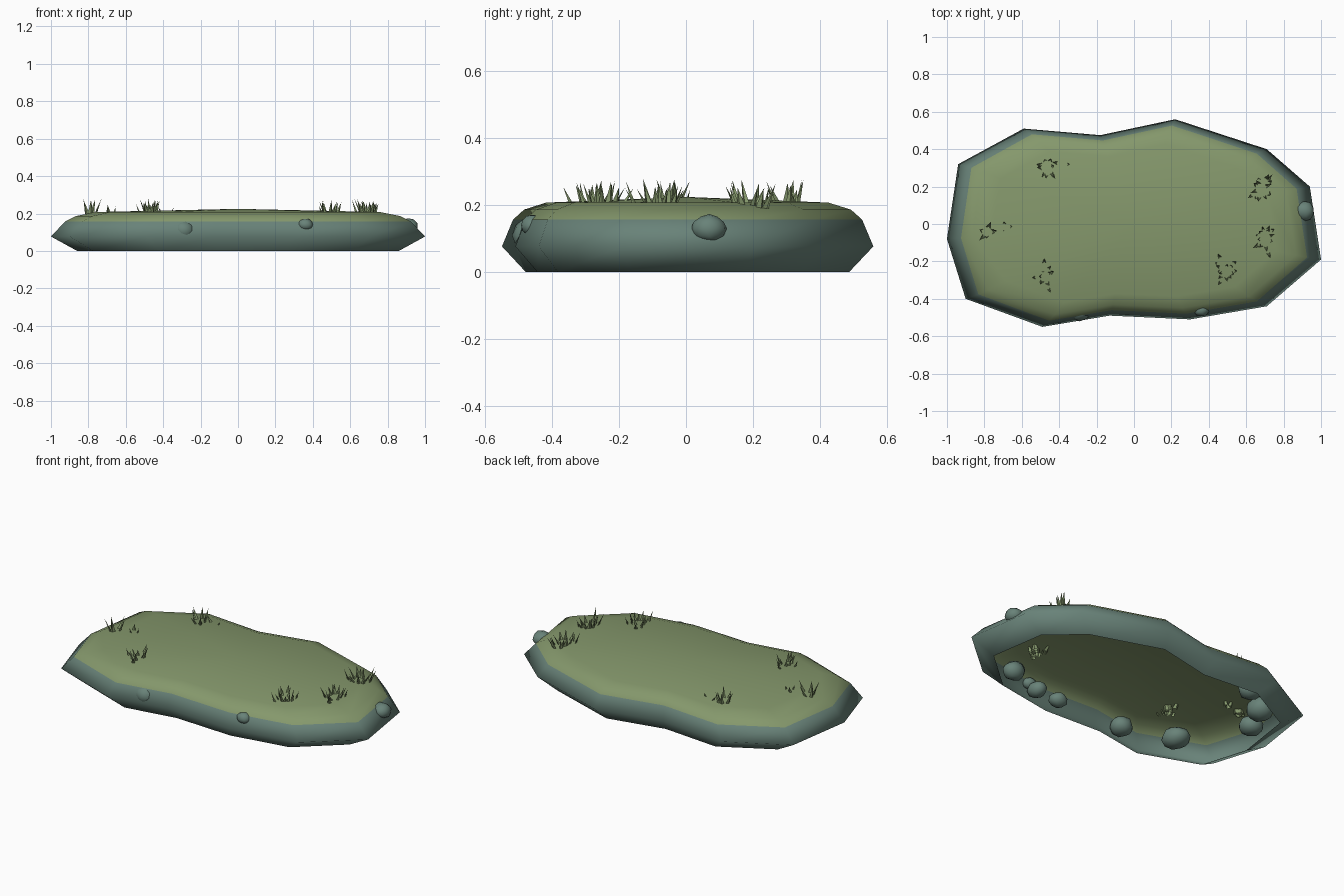
import bpy, bmesh, math, random
from mathutils import Vector

if "Cube" in bpy.data.objects:
    bpy.data.objects.remove(bpy.data.objects["Cube"])

random.seed(4)

def material(name, rgb):
    m = bpy.data.materials.new(name)
    m.diffuse_color = (*rgb, 1)
    m.use_nodes = True
    m.node_tree.nodes["Principled BSDF"].inputs["Base Color"].default_value = m.diffuse_color
    return m

GRASS = material("moss green", (0.235, 0.315, 0.150))
ROCK = material("grey green stone", (0.140, 0.225, 0.190))

def finish(bm, name, mats, smooth=True):
    me = bpy.data.meshes.new(name)
    bm.to_mesh(me)
    bm.free()
    for m in mats:
        me.materials.append(m)
    for p in me.polygons:
        p.use_smooth = smooth
    ob = bpy.data.objects.new(name, me)
    bpy.context.collection.objects.link(ob)
    return ob

# Mound: one irregular outline scaled into rings, open underneath
outline = [(0.22, 0.56), (-0.18, 0.475), (-0.59, 0.51), (-0.94, 0.32), (-1.0, -0.08),
           (-0.90, -0.40), (-0.49, -0.55), (-0.13, -0.49), (0.30, -0.51), (0.71, -0.44),
           (1.0, -0.19), (0.94, 0.20), (0.71, 0.40)]
rings = [(0.86, 0.87, 0.0), (1.0, 1.0, 0.077), (0.925, 0.94, 0.157),
         (0.865, 0.88, 0.187), (0.76, 0.76, 0.208)]
bm = bmesh.new()
loops = [[bm.verts.new((x * sx, y * sy, z)) for x, y in outline] for sx, sy, z in rings]
n = len(outline)
for k in range(len(loops) - 1):
    for i in range(n):
        j = (i + 1) % n
        f = bm.faces.new((loops[k][i], loops[k][j], loops[k + 1][j], loops[k + 1][i]))
        f.material_index = 0 if k >= 2 else 1
centre = bm.verts.new((0, 0, 0.225))
for i in range(n):
    bm.faces.new((loops[-1][i], loops[-1][(i + 1) % n], centre)).material_index = 0
finish(bm, "mound", [GRASS, ROCK])

# Stones embedded in the rim, mostly visible from below
stones = [(-0.29, -0.455, 0.11, 0.07), (-0.59, -0.35, 0.10, 0.08), (0.18, -0.43, 0.09, 0.055),
          (0.33, -0.43, 0.10, 0.055), (0.36, -0.46, 0.14, 0.038), (0.54, -0.37, 0.12, 0.06),
          (0.58, -0.33, 0.08, 0.06), (-0.58, 0.30, 0.11, 0.065), (-0.74, 0.19, 0.10, 0.08),
          (-0.81, 0.03, 0.09, 0.065), (0.91, 0.07, 0.13, 0.052)]
for x, y, z, r in stones:
    bm = bmesh.new()
    bmesh.ops.create_icosphere(bm, subdivisions=2, radius=r)
    squash = Vector((random.uniform(0.9, 1.1), random.uniform(0.9, 1.1), random.uniform(0.75, 0.9)))
    for v in bm.verts:
        v.co = v.co * squash * random.uniform(0.93, 1.05) + Vector((x, y, z))
    finish(bm, "rim_stone", [ROCK])

# Grass tufts: folded pointed blades leaning outward
def tuft(cx, cy, rx, ry, count, tall):
    bm = bmesh.new()
    for i in range(count):
        a = 2 * math.pi * i / count + random.uniform(-0.4, 0.4)
        d = Vector((math.cos(a), math.sin(a), 0))
        s = Vector((-d.y, d.x, 0))
        k = random.uniform(0.1, 0.6)
        base = Vector((cx + d.x * rx * k, cy + d.y * ry * k, 0.185))
        w = random.uniform(0.012, 0.019)
        h = tall * random.uniform(0.65, 1.0)
        lean = random.uniform(0.015, 0.05)
        left, right = bm.verts.new(base - s * w), bm.verts.new(base + s * w)
        mid = bm.verts.new(base + d * 0.012)
        tip = bm.verts.new(base + d * lean + Vector((0, 0, h)))
        bm.faces.new((left, mid, tip))
        bm.faces.new((mid, right, tip))
    finish(bm, "grass_tuft", [GRASS], False)

tuft(0.68, 0.19, 0.08, 0.09, 14, 0.095)
tuft(0.70, -0.08, 0.06, 0.12, 15, 0.095)
tuft(0.49, -0.25, 0.07, 0.10, 14, 0.09)
tuft(-0.48, -0.28, 0.06, 0.10, 11, 0.09)
tuft(-0.46, 0.30, 0.05, 0.06, 10, 0.095)
tuft(-0.38, 0.32, 0.02, 0.02, 2, 0.07)
tuft(-0.79, -0.05, 0.04, 0.06, 5, 0.095)
tuft(-0.69, -0.02, 0.04, 0.03, 3, 0.07)
